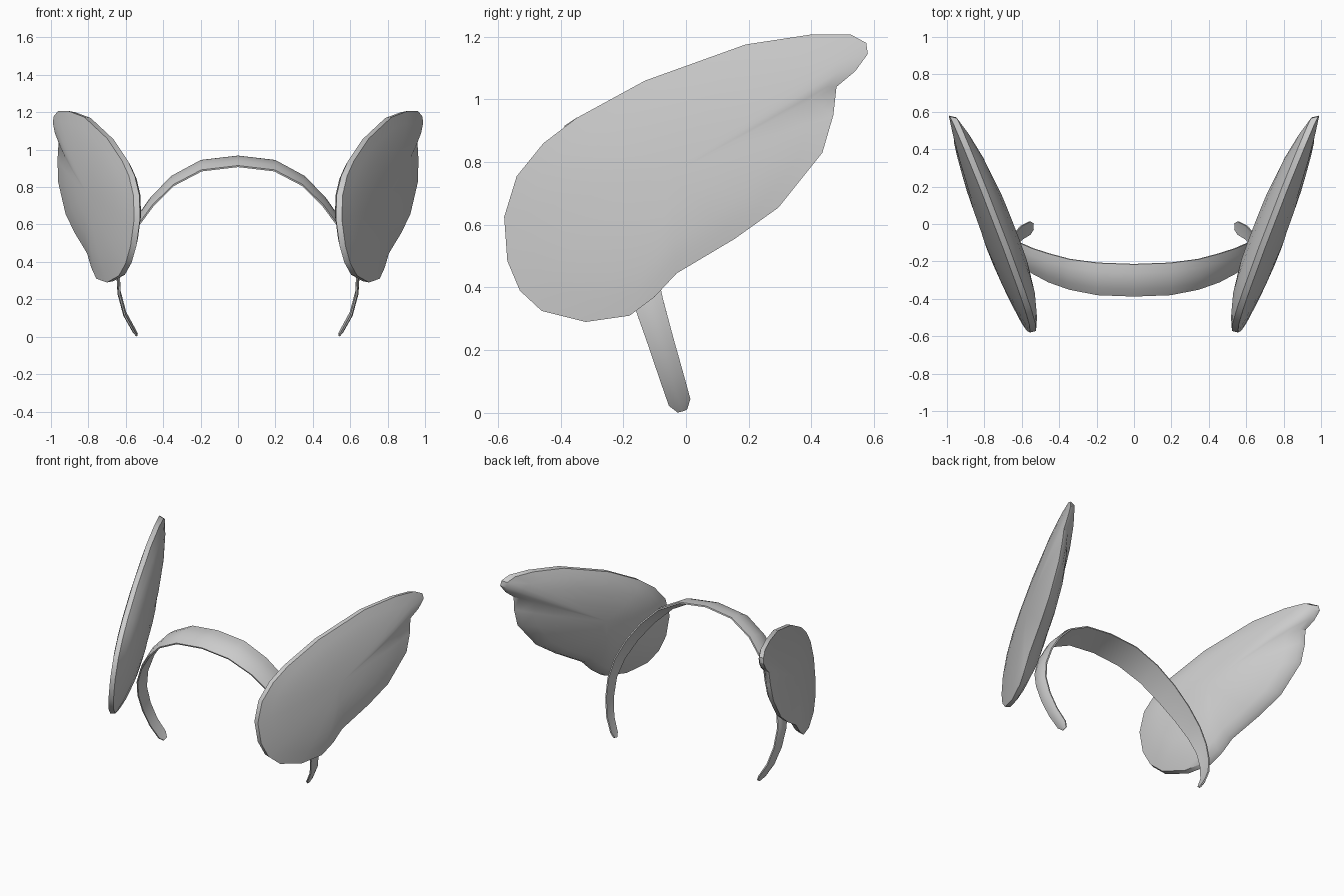
import bpy, bmesh
from mathutils import Vector

cube = bpy.data.objects.get("Cube")
if cube:
    bpy.data.objects.remove(cube, do_unlink=True)

grey = bpy.data.materials.new("plain_grey")
grey.use_nodes = True
grey.diffuse_color = (0.6, 0.6, 0.6, 1)
grey.node_tree.nodes["Principled BSDF"].inputs["Base Color"].default_value = (0.6, 0.6, 0.6, 1)


def bridge(bm, a, b):
    for i in range(len(a)):
        j = (i + 1) % len(a)
        bm.faces.new((a[i], a[j], b[j], b[i]))


def finish(bm, name, angle):
    bmesh.ops.recalc_face_normals(bm, faces=bm.faces)
    mesh = bpy.data.meshes.new(name)
    bm.to_mesh(mesh)
    bm.free()
    mesh.materials.append(grey)
    obj = bpy.data.objects.new(name, mesh)
    bpy.context.collection.objects.link(obj)
    bpy.ops.object.select_all(action="DESELECT")
    obj.select_set(True)
    bpy.context.view_layer.objects.active = obj
    bpy.ops.object.shade_smooth_by_angle(angle=angle)


# Wing outline as (y, z), running from the bottom round the back to the front
OUTLINE = [(-.32, .29), (-.18, .31), (-.10, .37), (-.03, .445), (.155, .555), (.295, .655),
           (.435, .83), (.47, .95), (.48, 1.04), (.54, 1.09), (.58, 1.145), (.575, 1.18),
           (.525, 1.207), (.4, 1.207), (.19, 1.175), (-.13, 1.06), (-.35, .94), (-.455, .86),
           (-.54, .755), (-.58, .625), (-.57, .485), (-.53, .39), (-.46, .325)]
CENTRE = (-.05, .76)


def wing(name, side):
    bm = bmesh.new()

    def point(y, z, t, depth):
        y += (CENTRE[0] - y) * t
        z += (CENTRE[1] - z) * t
        # the wing lies on a leaning plane and bulges sideways from it
        return bm.verts.new((side * (.866 + .422 * y - .105 * z + depth), y, z))

    def ring(t, depth):
        return [point(y, z, t, depth) for y, z in OUTLINE]

    def dome(start, base, bulge):
        last = start
        for t in (.15, .35, .65):
            nxt = ring(t, base + bulge * (1 - (1 - t) ** 2.5))
            bridge(bm, last, nxt)
            last = nxt
        tip = point(*CENTRE, 0, base + bulge)
        for i, v in enumerate(last):
            bm.faces.new((v, last[(i + 1) % len(last)], tip))

    outer, inner = ring(0, 0), ring(.015, -.035)
    bridge(bm, outer, inner)
    dome(outer, 0, .04)
    dome(inner, -.035, -.1)
    finish(name=name, bm=bm, angle=.7)


wing("left_wing", 1)
wing("right_wing", -1)

# Headband: half path as (x, z, half width), from the crown down to the end
HALF = [(0, .938, .09), (.195, .915, .09), (.345, .835, .085), (.455, .725, .08),
        (.545, .6, .07), (.61, .47, .058), (.638, .35, .047), (.632, .23, .042),
        (.603, .12, .039), (.556, .035, .036), (.54, .008, .016)]
path = [(-x, z, w) for x, z, w in HALF[:0:-1]] + HALF
spine = [Vector((x, -.01 - .31 * z, z)) for x, z, w in path]
across = Vector((0, 1, .31)).normalized()

bm = bmesh.new()
rings = []
for i, p in enumerate(spine):
    along = spine[min(i + 1, len(spine) - 1)] - spine[max(i - 1, 0)]
    out = along.cross(across).normalized()
    half = path[i][2]
    section = [(s, .004 + .2 * half * (1 - s * s)) for s in (-1, -.5, 0, .5, 1)]
    section += [(1, -.005), (0, -.003), (-1, -.005)]
    rings.append([bm.verts.new(p + across * s * half + out * h) for s, h in section])
for a, b in zip(rings, rings[1:]):
    bridge(bm, a, b)
bm.faces.new(rings[0])
bm.faces.new(rings[-1])
finish(bm, "headband", .7)
